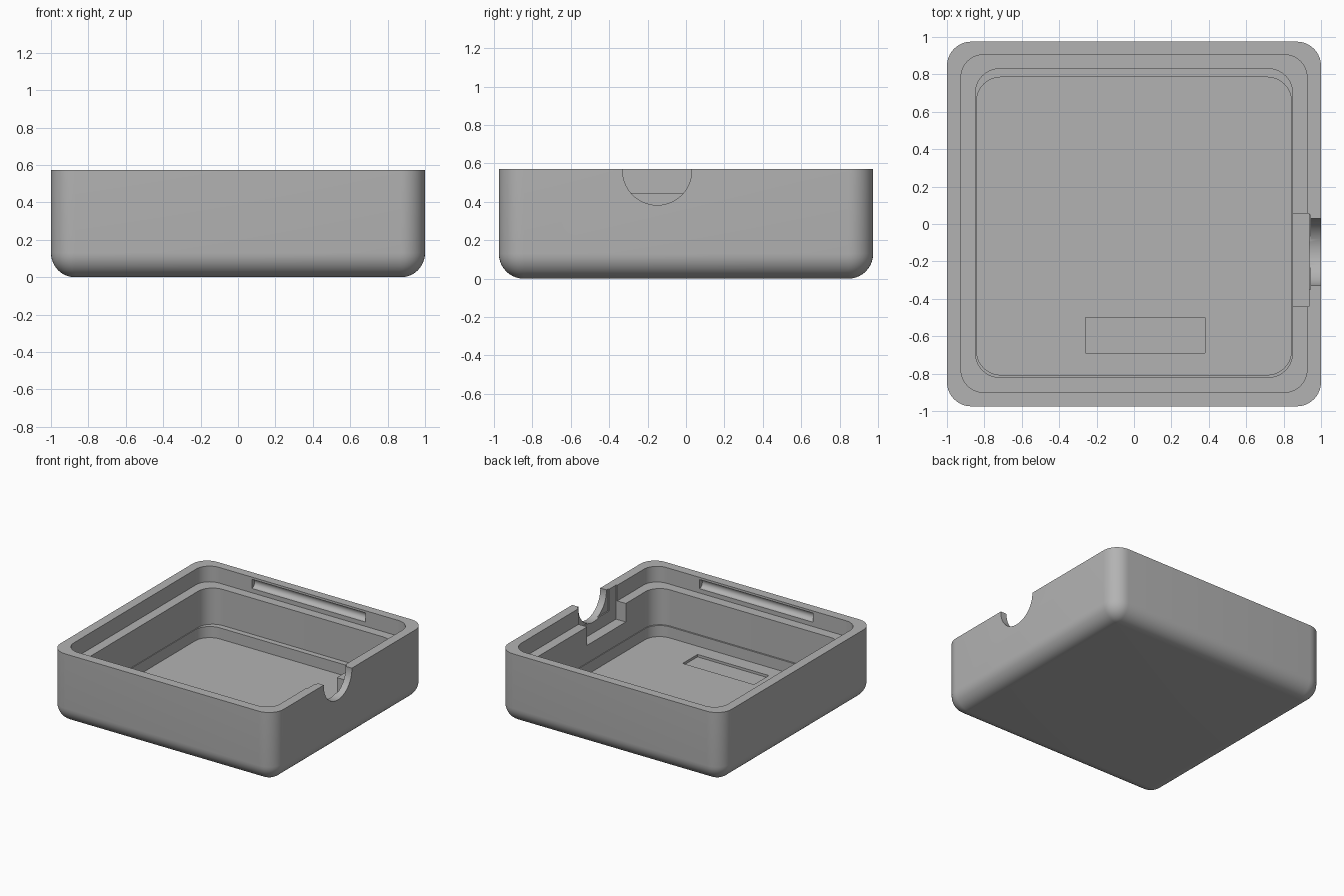
import bpy, bmesh, math
from mathutils import Matrix

cube = bpy.data.objects.get("Cube")
if cube:
    bpy.data.objects.remove(cube, do_unlink=True)

grey = bpy.data.materials.new("plain grey")
grey.use_nodes = True
colour = (0.45, 0.45, 0.45, 1)
grey.diffuse_color = colour
grey.node_tree.nodes["Principled BSDF"].inputs["Base Color"].default_value = colour

HEIGHT, FILLET, STEPS = 0.572, 0.13, 10


def finish(bm, name):
    bmesh.ops.recalc_face_normals(bm, faces=bm.faces)
    mesh = bpy.data.meshes.new(name)
    bm.to_mesh(mesh)
    bm.free()
    mesh.materials.append(grey)
    obj = bpy.data.objects.new(name, mesh)
    bpy.context.collection.objects.link(obj)
    return obj


def ring(bm, half_x, y_low, y_high, radius, z):
    """Rounded rectangle of vertices at one height."""
    corners = [(half_x - radius, y_high - radius), (radius - half_x, y_high - radius),
               (radius - half_x, y_low + radius), (half_x - radius, y_low + radius)]
    verts = []
    for quarter, (cx, cy) in enumerate(corners):
        for i in range(STEPS + 1):
            a = (quarter + i / STEPS) * math.pi / 2
            verts.append(bm.verts.new((cx + radius * math.cos(a), cy + radius * math.sin(a), z)))
    return verts


def box(name, low, high):
    bm = bmesh.new()
    size = [h - l for l, h in zip(low, high)]
    centre = [(h + l) / 2 for l, h in zip(low, high)]
    bmesh.ops.create_cube(bm, size=1, matrix=Matrix.Translation(centre) @ Matrix.Diagonal((*size, 1)))
    return finish(bm, name)


def cylinder(name, centre, radius, length, segments, turn, axis):
    bm = bmesh.new()
    bmesh.ops.create_cone(bm, cap_ends=True, segments=segments, radius1=radius, radius2=radius, depth=length,
                          matrix=Matrix.Translation(centre) @ Matrix.Rotation(turn, 4, axis))
    return finish(bm, name)


# Tray: one skin running up the outside, over the rim and down to the floor
bm = bmesh.new()
rings = []
for i in range(STEPS + 1):
    a = math.pi / 2 * i / STEPS
    inset = (FILLET - 0.002) * (1 - math.sin(a))
    rings.append(ring(bm, 1 - inset, inset - 0.975, 0.975 - inset, FILLET - inset, FILLET * (1 - math.cos(a))))
for half_x, y_low, y_high, radius, z in [
        (1, -0.975, 0.975, FILLET, HEIGHT),
        (0.925, -0.9, 0.905, 0.12, HEIGHT),
        (0.925, -0.9, 0.905, 0.12, 0.445),
        (0.848, -0.82, 0.83, 0.13, 0.445),
        (0.848, -0.82, 0.83, 0.13, 0.152),
        (0.842, -0.807, 0.785, 0.13, 0.152),
        (0.842, -0.807, 0.785, 0.13, 0.062)]:
    rings.append(ring(bm, half_x, y_low, y_high, radius, z))
for lower, upper in zip(rings, rings[1:]):
    n = len(lower)
    for i in range(n):
        j = (i + 1) % n
        bm.faces.new((lower[i], lower[j], upper[j], upper[i]))
bm.faces.new(rings[0])
bm.faces.new(rings[-1])
tray = finish(bm, "tray")

# Cutters: cable notch, connector pocket, floor recess and two snap grooves
cutters = [
    cylinder("cable_notch", (1.0, -0.15, 0.563), 0.18, 0.15, 64, math.pi / 2, "Y"),
    box("connector_pocket", (0.8, -0.44, 0.295), (0.935, 0.055, 0.7)),
    box("connector_face", (0.82, -0.35, 0.395), (0.945, 0.048, 0.72)),
    box("floor_recess", (-0.26, -0.69, 0.042), (0.38, -0.5, 0.12)),
]
for name, y in (("front_groove", -0.9), ("back_groove", 0.905)):
    cutters.append(cylinder(name, (0, y, 0.517), 0.037, 1.02, 32, math.pi / 2, "Y"))

for cutter in cutters:
    cutter.hide_render = True
    mod = tray.modifiers.new(cutter.name, "BOOLEAN")
    mod.operation = "DIFFERENCE"
    mod.solver = "EXACT"
    mod.object = cutter

# Bake the cuts, then drop the cutters
bpy.context.view_layer.objects.active = tray
for obj in bpy.context.selected_objects:
    obj.select_set(False)
tray.select_set(True)
for mod in list(tray.modifiers):
    bpy.ops.object.modifier_apply(modifier=mod.name)
for cutter in cutters:
    bpy.data.objects.remove(cutter, do_unlink=True)
bpy.ops.object.shade_smooth_by_angle(angle=math.radians(30))
